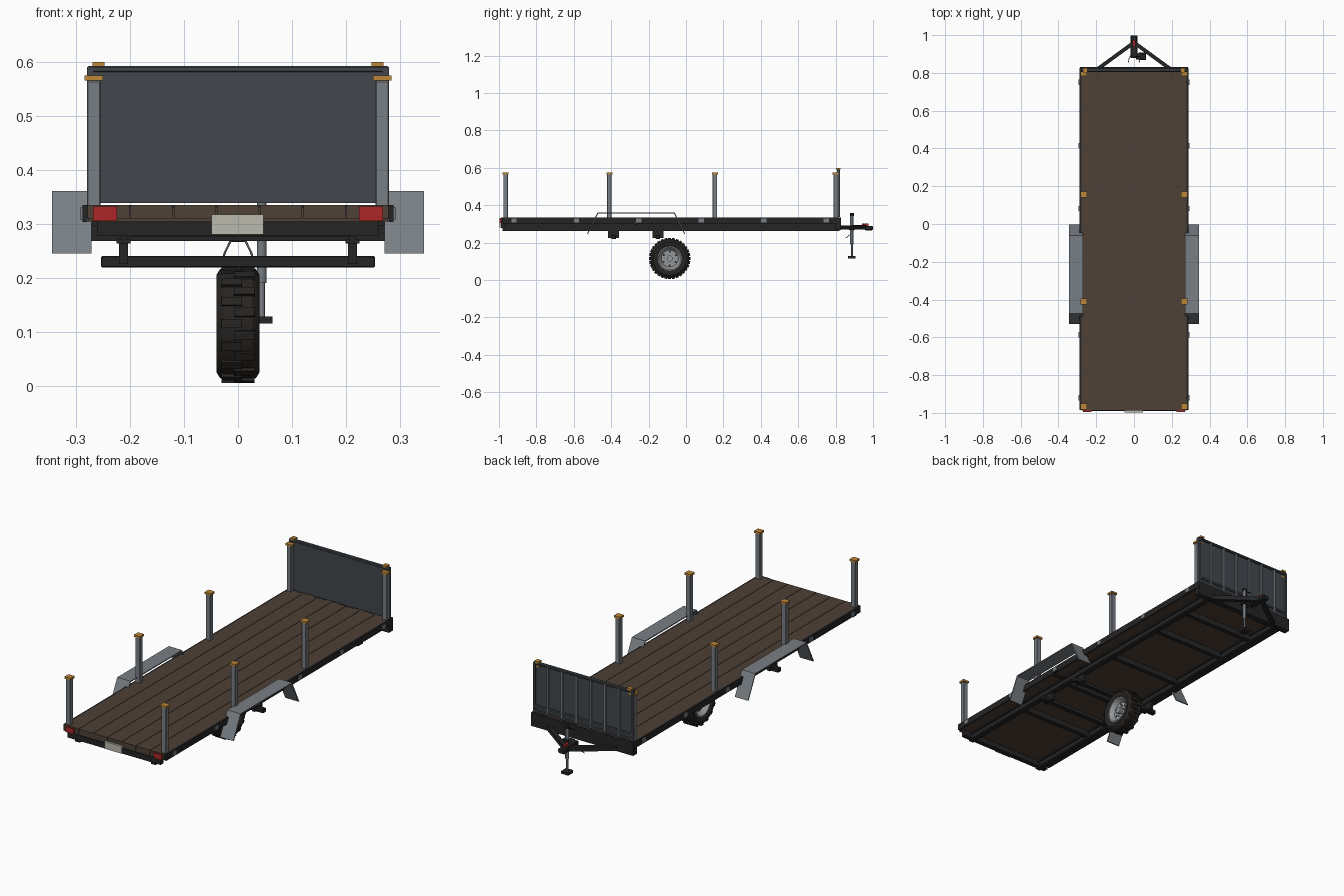
import bpy, bmesh, math
from mathutils import Vector, Matrix

if "Cube" in bpy.data.objects:
    bpy.data.objects.remove(bpy.data.objects["Cube"])


def material(name, r, g, b):
    m = bpy.data.materials.new(name)
    m.diffuse_color = (r, g, b, 1)
    m.use_nodes = True
    m.node_tree.nodes["Principled BSDF"].inputs["Base Color"].default_value = m.diffuse_color
    return m


WOOD = material("wood", .075, .052, .037)
BLACK = material("black_steel", .018, .018, .018)
STEEL = material("grey_steel", .19, .21, .23)
PANEL = material("panel_grey", .055, .063, .072)
ORANGE = material("orange", .5, .24, .04)
RED = material("red", .4, .02, .02)
RUBBER = material("rubber", .02, .018, .016)
RIM = material("rim_grey", .3, .31, .32)
PLATE = material("plate_white", .5, .49, .42)


def finish(name, bm, mat, smooth=False):
    bmesh.ops.recalc_face_normals(bm, faces=bm.faces)
    me = bpy.data.meshes.new(name)
    bm.to_mesh(me)
    bm.free()
    me.materials.append(mat)
    ob = bpy.data.objects.new(name, me)
    bpy.context.collection.objects.link(ob)
    if smooth:
        for o in bpy.context.selected_objects:
            o.select_set(False)
        ob.select_set(True)
        bpy.context.view_layer.objects.active = ob
        bpy.ops.object.shade_smooth_by_angle()
    return ob


def box(name, x, y, z, mat, bevel=0):
    """Box from (min, max) ranges."""
    bm = bmesh.new()
    c = [(a[0] + a[1]) / 2 for a in (x, y, z)]
    s = [a[1] - a[0] for a in (x, y, z)]
    bmesh.ops.create_cube(bm, size=1, matrix=Matrix.Translation(c) @ Matrix.Diagonal((*s, 1)))
    if bevel:
        bmesh.ops.bevel(bm, geom=bm.edges[:], offset=bevel, segments=1, affect='EDGES')
    return finish(name, bm, mat)


def pair(name, x, y, z, mat, bevel=0):
    box(name + "_right", x, y, z, mat, bevel)
    box(name + "_left", (-x[1], -x[0]), y, z, mat, bevel)


def rod(name, a, b, r, mat, sides=10, smooth=True):
    a, b = Vector(a), Vector(b)
    d = b - a
    bm = bmesh.new()
    bmesh.ops.create_cone(bm, cap_ends=True, segments=sides, radius1=r, radius2=r, depth=d.length,
                          matrix=Matrix.Translation((a + b) / 2) @ d.to_track_quat('Z', 'Y').to_matrix().to_4x4())
    return finish(name, bm, mat, smooth)


def beam(name, a, b, w, h, mat):
    """Rectangular bar between two points."""
    a, b = Vector(a), Vector(b)
    d = b - a
    bm = bmesh.new()
    bmesh.ops.create_cube(bm, size=1, matrix=Matrix.Translation((a + b) / 2)
                          @ d.to_track_quat('Y', 'Z').to_matrix().to_4x4() @ Matrix.Diagonal((w, d.length, h, 1)))
    return finish(name, bm, mat)


def lathe(name, profile, centre, mat, steps=32):
    """Revolve (x, radius) points about the x axis."""
    bm = bmesh.new()
    vs = [bm.verts.new((x, 0, r)) for x, r in profile]
    es = [bm.edges.new(p) for p in zip(vs, vs[1:])]
    bmesh.ops.spin(bm, geom=vs + es, cent=(0, 0, 0), axis=(1, 0, 0), angle=math.tau, steps=steps)
    bmesh.ops.remove_doubles(bm, verts=bm.verts, dist=1e-5)
    bmesh.ops.translate(bm, verts=bm.verts, vec=centre)
    return finish(name, bm, mat, True)


# deck planks over a dark seam sheet
for i in range(7):
    x = -.28 + i * .08
    box(f"deck_plank_{i}", (x + .001, x + .079), (-.988, .822), (.31, .335), WOOD)
box("deck_underlay", (-.278, .278), (-.985, .82), (.304, .331), WOOD)

# outer rails and stake pockets
pair("side_rail", (.279, .288), (-.985, .825), (.303, .335), BLACK)
for i in range(6):
    y = -.92 + i * .334
    pair(f"stake_pocket_{i}", (.284, .293), (y - .014, y + .014), (.308, .33), STEEL)

# chassis: I-shaped main rails and cross members
for n, dx, z in (("web", .005, (.265, .305)), ("lower_flange", .013, (.263, .271)), ("upper_flange", .013, (.296, .305))):
    pair("main_rail_" + n, (.212 - dx, .212 + dx), (-.98, .82), z, BLACK)
for i, y in enumerate((-.6, -.27, .07, .4, .62)):
    box(f"cross_member_{i}", (-.21, .21), (y - .011, y + .011), (.275, .304), BLACK)
box("rear_beam", (-.26, .26), (-.99, -.965), (.277, .304), BLACK)
box("front_beam", (-.285, .285), (.8, .83), (.268, .335), BLACK)

# axles with hangers
for i, y in enumerate((-.387, -.15)):
    box(f"axle_{i}", (-.254, .254), (y - .012, y + .012), (.219, .24), BLACK, .002)
    pair(f"axle_hanger_{i}", (.204, .22), (y - .03, y + .03), (.225, .268), BLACK)

# stake posts with caps
for i, y in enumerate((-.965, -.41, .155, .8)):
    pair(f"post_{i}", (.255, .28), (y - .012, y + .012), (.333, .565), STEEL, .002)
    pair(f"post_cap_{i}", (.25, .284), (y - .016, y + .016), (.565, .575), ORANGE)

# headboard with tube frame and ribs
box("headboard_panel", (-.278, .278), (.808, .815), (.338, .588), PANEL)
box("headboard_top_rail", (-.28, .28), (.806, .824), (.58, .592), PANEL, .003)
for n, z in (("bottom", .34), ("lower", .365)):
    box(f"headboard_{n}_rail", (-.278, .278), (.814, .823), (z, z + .01), PANEL)
pair("headboard_side", (.268, .28), (.806, .824), (.336, .59), PANEL)
for i in range(6):
    x = -.2 + i * .08
    box(f"headboard_rib_{i}", (x - .005, x + .005), (.814, .823), (.34, .585), STEEL)
pair("headboard_cap", (.247, .27), (.803, .827), (.591, .6), ORANGE)

# fenders: bent flat plate
path = [(-.53, .245), (-.473, .361), (-.06, .361), (-.003, .245)]
inner = [(-.524, .245), (-.469, .356), (-.064, .356), (-.009, .245)]
for side, s in (("right", 1), ("left", -1)):
    bm = bmesh.new()
    rows = [[bm.verts.new((s * x, y, z)) for y, z in p] for x in (.271, .345) for p in (path, inner)]
    for i in range(3):
        for a, b in ((0, 1), (2, 3), (0, 2), (1, 3)):
            bm.faces.new((rows[a][i], rows[a][i + 1], rows[b][i + 1], rows[b][i]))
    for i in (0, 3):
        bm.faces.new([rows[k][i] for k in (0, 1, 3, 2)])
    finish("fender_" + side, bm, STEEL)
    beam("fender_bracket_" + side, (s * .21, -.27, .3), (s * .285, -.27, .3), .02, .008, BLACK)

# wheel: tyre, staggered tread blocks, rim, hub and bolts
C = (0, -.087, .115)
lathe("tyre", [(-.03, .062), (-.038, .072), (-.04, .09), (-.034, .1), (-.026, .105), (.026, .105),
               (.034, .1), (.04, .09), (.038, .072), (.03, .062), (-.03, .062)], C, RUBBER)
for i in range(32):
    s = 1 if i % 2 else -1
    bm = bmesh.new()
    bmesh.ops.create_cube(bm, size=1, matrix=Matrix.Translation(C) @ Matrix.Rotation(i * math.tau / 32, 4, 'X')
                          @ Matrix.Translation((s * .012, 0, .104)) @ Matrix.Diagonal((.038, .016, .013, 1)))
    finish(f"tread_block_{i}", bm, RUBBER)
lathe("rim", [(-.012, .001), (-.012, .045), (-.024, .052), (-.034, .06), (-.034, .066), (-.028, .068),
              (.028, .068), (.034, .066), (.034, .06), (.024, .052), (.012, .045), (.012, .001)], C, RIM)
rod("hub", (-.028, C[1], C[2]), (.028, C[1], C[2]), .016, RIM, 20)
for i in range(6):
    a = i * math.tau / 6
    y, z = C[1] + .026 * math.cos(a), C[2] + .026 * math.sin(a)
    rod(f"wheel_bolt_{i}", (-.018, y, z), (.018, y, z), .004, STEEL, 6, False)
    y, z = C[1] + .037 * math.cos(a + .5), C[2] + .037 * math.sin(a + .5)
    rod(f"rim_opening_{i}", (-.0128, y, z), (.0128, y, z), .0055, BLACK, 10)

# drawbar and coupler
for n, s in (("right", 1), ("left", -1)):
    beam("drawbar_" + n, (s * .2, .815, .28), (s * .008, .955, .28), .02, .022, BLACK)
    # hanging safety chain
    pts = [(s * .012, .9, .272), (s * .025, .88, .245), (s * .03, .855, .225)]
    for i in range(2):
        rod(f"safety_chain_{n}_{i}", pts[i], pts[i + 1], .002, STEEL, 6)
box("coupler_body", (-.018, .018), (.88, .965), (.27, .293), BLACK, .003)
box("coupler_head", (-.019, .019), (.955, .999), (.266, .29), BLACK, .005)
box("coupler_latch", (-.007, .007), (.94, .975), (.289, .302), RED)

# jack
J = (.044, .887)
box("jack_bracket", (.01, .06), (.872, .902), (.268, .29), BLACK)
rod("jack_tube", (*J, .19), (*J, .35), .009, STEEL, 12)
rod("jack_leg", (*J, .125), (*J, .2), .006, STEEL, 12)
box("jack_foot", (J[0] - .02, J[0] + .02), (J[1] - .02, J[1] + .02), (.115, .128), BLACK)
rod("jack_cap", (*J, .342), (*J, .357), .011, BLACK, 12)
rod("jack_crank", (J[0], J[1], .347), (J[0] - .04, J[1], .347), .003, BLACK, 8)

# tail lights and plate
pair("tail_light", (.224, .269), (-.996, -.985), (.305, .332), RED)
box("number_plate", (-.049, .047), (-.998, -.986), (.28, .317), PLATE)
